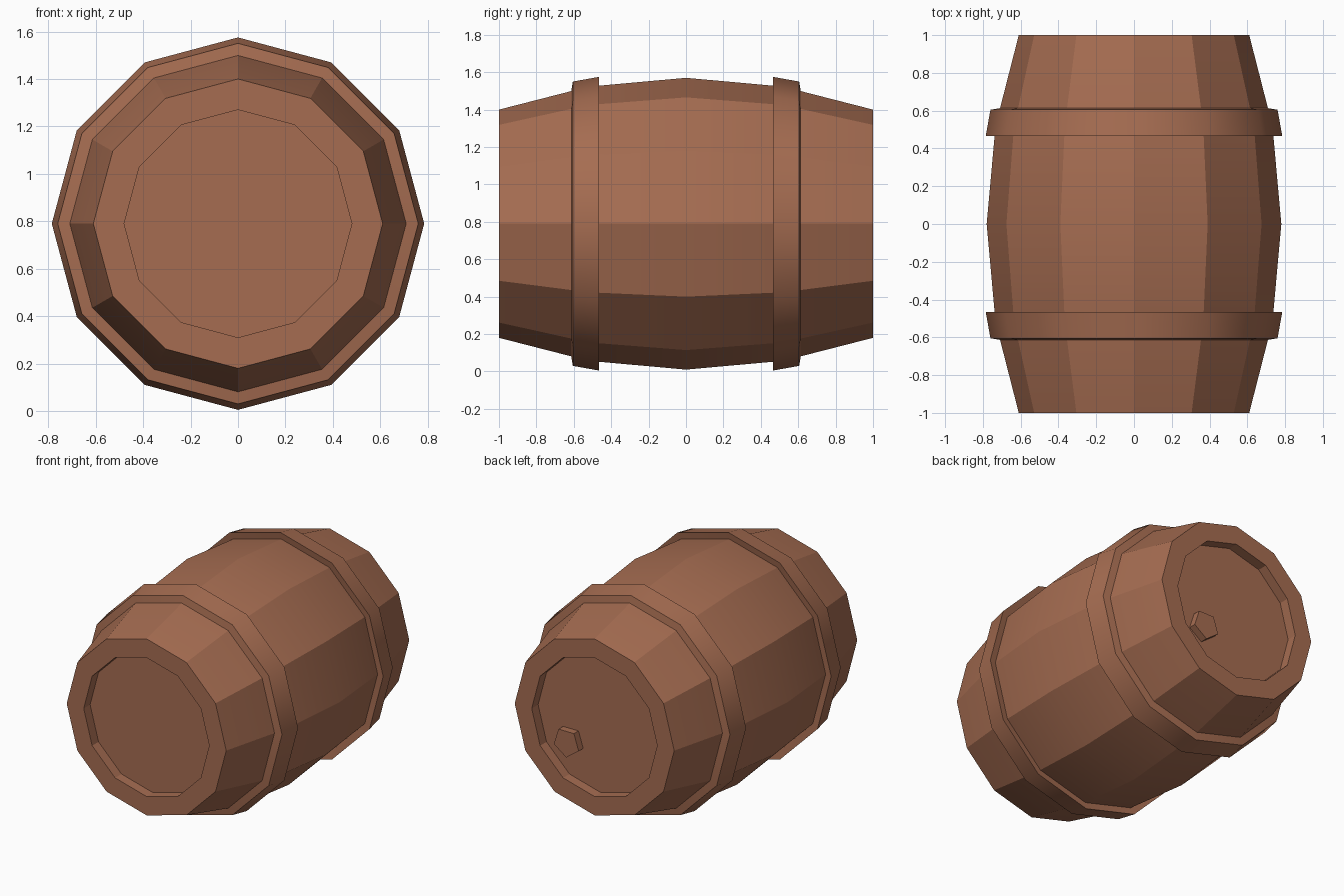
import bpy, bmesh, math

if "Cube" in bpy.data.objects:
    bpy.data.objects.remove(bpy.data.objects["Cube"])

CZ = 0.79      # height of the barrel axis
SIDES = 12

wood = bpy.data.materials.new("brown wood")
wood.diffuse_color = (0.38, 0.152, 0.083, 1)
wood.use_nodes = True
wood.node_tree.nodes["Principled BSDF"].inputs["Base Color"].default_value = wood.diffuse_color


def lathe(name, profile, sides, angle, centre=(0, 0, CZ), start=0.0, closed=False):
    """Turn (radius, y) points round a y axis; open ends get flat caps."""
    bm = bmesh.new()
    rings = []
    for r, y in profile:
        ring = []
        for i in range(sides):
            a = start + 2 * math.pi * i / sides
            ring.append(bm.verts.new((centre[0] + r * math.cos(a), centre[1] + y,
                                      centre[2] + r * math.sin(a))))
        rings.append(ring)
    pairs = list(zip(rings, rings[1:]))
    if closed:
        pairs.append((rings[-1], rings[0]))
    for a, b in pairs:
        for i in range(sides):
            j = (i + 1) % sides
            bm.faces.new((a[i], a[j], b[j], b[i]))
    if not closed:
        bm.faces.new(rings[0])
        bm.faces.new(rings[-1])
    bmesh.ops.recalc_face_normals(bm, faces=bm.faces)
    mesh = bpy.data.meshes.new(name)
    bm.to_mesh(mesh)
    bm.free()
    mesh.materials.append(wood)
    obj = bpy.data.objects.new(name, mesh)
    bpy.context.collection.objects.link(obj)
    bpy.ops.object.select_all(action='DESELECT')
    obj.select_set(True)
    bpy.context.view_layer.objects.active = obj
    bpy.ops.object.shade_smooth_by_angle(angle=math.radians(angle))
    return obj


# Bulging body with a recessed head at each end
half = [(0.48, -0.93), (0.48, -1.0), (0.61, -1.0), (0.733, -0.52)]
body = half + [(0.78, 0)] + [(r, -y) for r, y in reversed(half)]
lathe("barrel_body", body, SIDES, 20)

# Two hoops, thicker towards the middle
for side, name in ((-1, "front_hoop"), (1, "back_hoop")):
    hoop = [(0.70, 0.615), (0.76, 0.605), (0.785, 0.465), (0.725, 0.475)]
    lathe(name, [(r, side * y) for r, y in hoop], SIDES, 40, closed=True)

# Five-sided bung set in the back head, point down
lathe("bung", [(0.10, 0.92), (0.10, 0.98)], 5, 20,
      centre=(0.23, 0, 0.61), start=-math.pi / 2)
